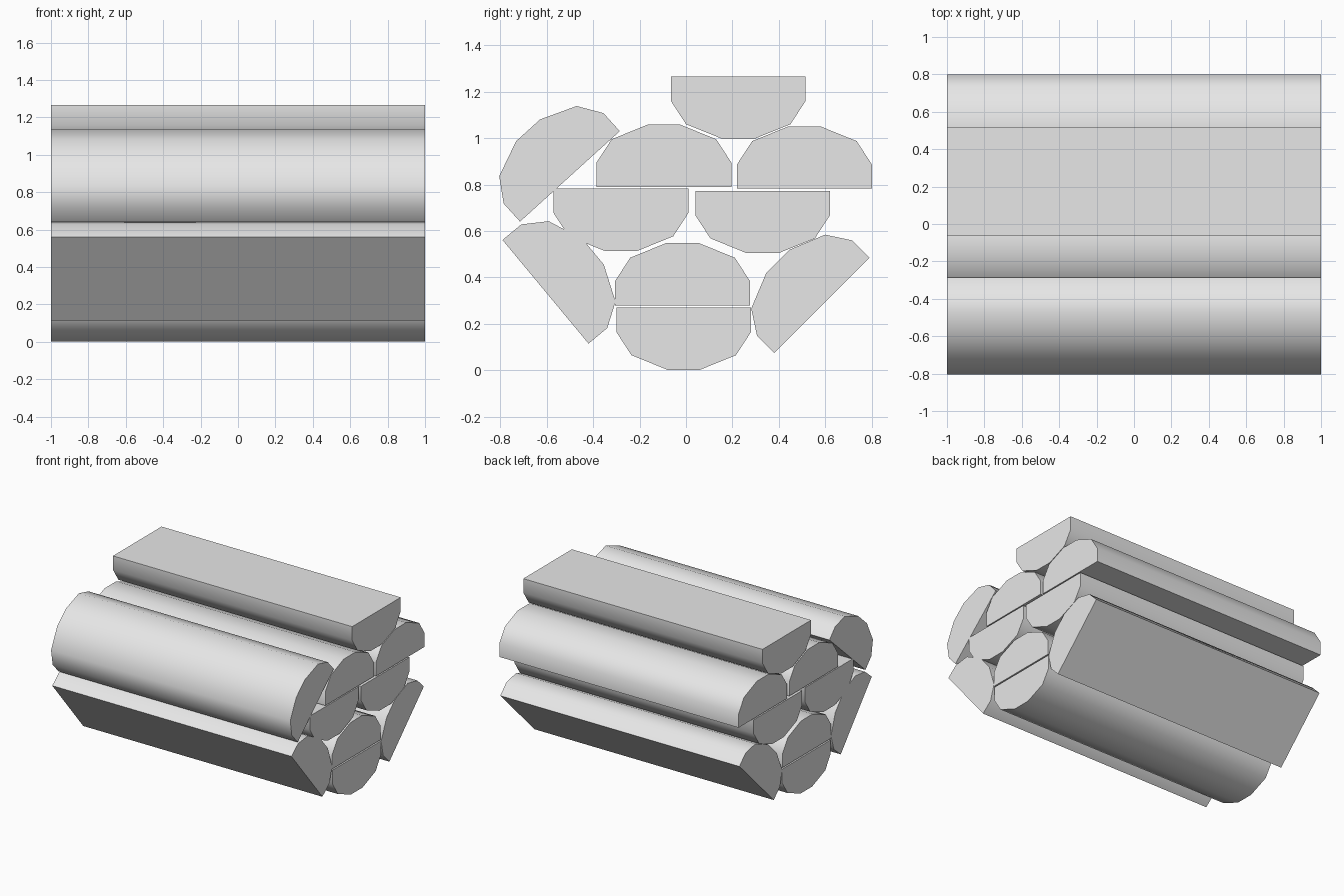
import bpy, bmesh, math
from mathutils import Matrix

cube = bpy.data.objects.get("Cube")
if cube:
    bpy.data.objects.remove(cube, do_unlink=True)

# One plain grey for all the wood
grey = bpy.data.materials.new("light_grey")
grey.use_nodes = True
colour = (0.8, 0.8, 0.8, 1)
grey.diffuse_color = colour
grey.node_tree.nodes["Principled BSDF"].inputs["Base Color"].default_value = colour

# Half of the split-log section: distance from the middle, height above the flat
HALF = [(0.29, 0), (0.29, 0.105), (0.225, 0.205), (0.07, 0.268)]
SECTION = HALF + [(-y, z) for y, z in reversed(HALF)]
LENGTH = 2


def split_log(name, y, z, turn):
    """Split log along x; y, z is the middle of its flat face, turn is in degrees."""
    bm = bmesh.new()
    end = bm.faces.new([bm.verts.new((-LENGTH / 2, py, pz)) for py, pz in SECTION])
    grown = bmesh.ops.extrude_face_region(bm, geom=[end])["geom"]
    bmesh.ops.translate(bm, vec=(LENGTH, 0, 0),
                        verts=[v for v in grown if isinstance(v, bmesh.types.BMVert)])
    bmesh.ops.transform(bm, verts=bm.verts, matrix=Matrix.Translation((0, y, z))
                        @ Matrix.Rotation(math.radians(turn), 4, 'X'))
    bmesh.ops.recalc_face_normals(bm, faces=bm.faces)
    mesh = bpy.data.meshes.new(name)
    bm.to_mesh(mesh)
    bm.free()
    mesh.materials.append(grey)
    log = bpy.data.objects.new(name, mesh)
    bpy.context.collection.objects.link(log)
    # Smooth bark, crisp flat face and ends
    bpy.ops.object.select_all(action='DESELECT')
    log.select_set(True)
    bpy.context.view_layer.objects.active = log
    bpy.ops.object.shade_smooth_by_angle(angle=math.radians(45))


# Stack of split logs: flat side up (180), bark up (0), or leaning on the pile
for placing in [
    ("bottom_log", -0.01, 0.27, 180),
    ("lower_middle_log", -0.015, 0.28, 0),
    ("front_leaning_log", -0.605, 0.338, -50.3),
    ("back_leaning_log", 0.585, 0.28, 45),
    ("front_middle_log", -0.28, 0.782, 180),
    ("back_middle_log", 0.33, 0.773, 180),
    ("front_upper_log", -0.095, 0.79, 0),
    ("back_upper_log", 0.51, 0.782, 0),
    ("front_tilted_log", -0.50, 0.835, 42.2),
    ("top_log", 0.225, 1.265, 180),
]:
    split_log(*placing)
